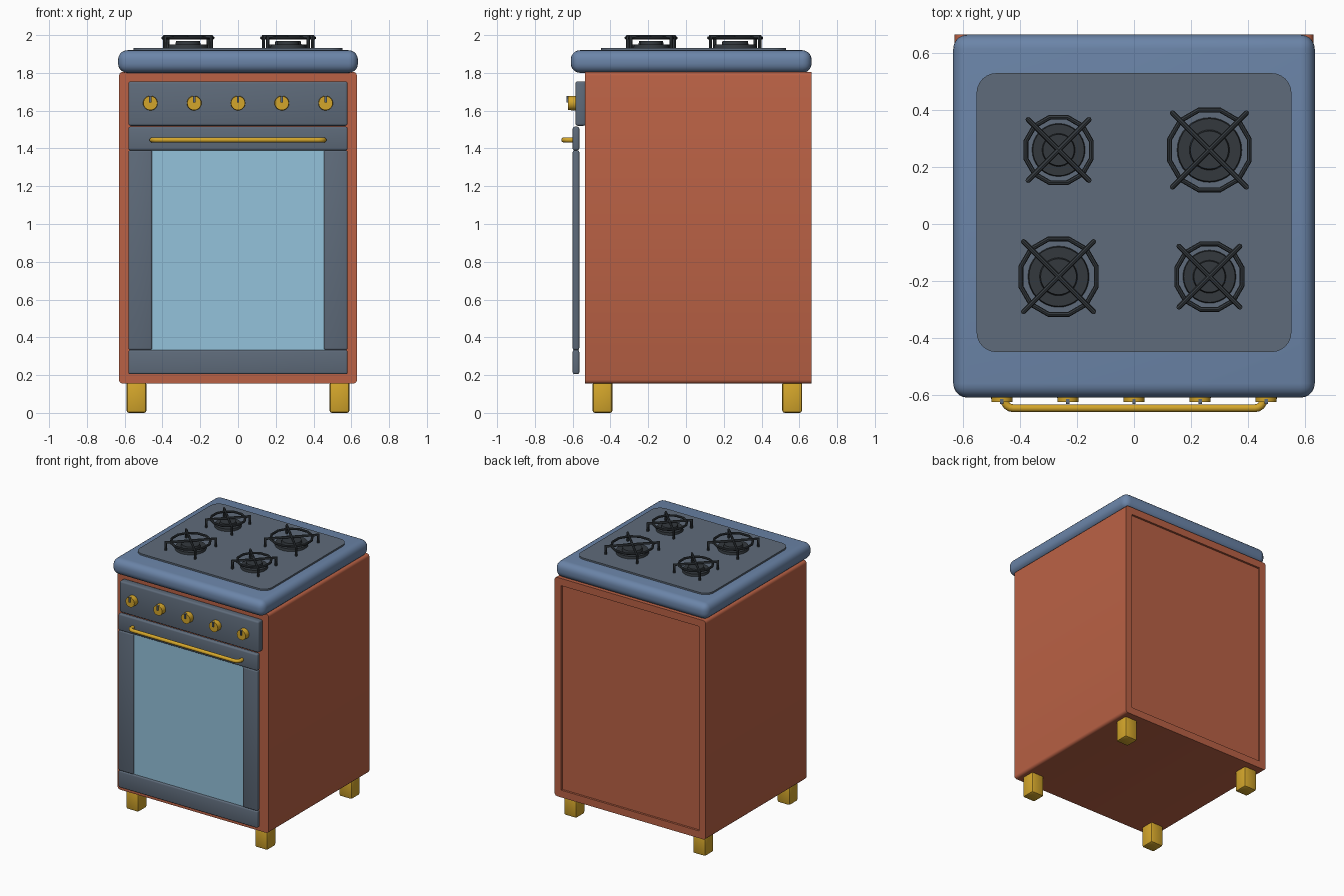
import bpy, bmesh, math
from mathutils import Matrix, Vector

if "Cube" in bpy.data.objects:
    bpy.data.objects.remove(bpy.data.objects["Cube"])


def material(name, rgb):
    m = bpy.data.materials.new(name)
    m.diffuse_color = (*rgb, 1)
    m.use_nodes = True
    m.node_tree.nodes["Principled BSDF"].inputs["Base Color"].default_value = m.diffuse_color
    return m


RED = material("terracotta enamel", (0.49, 0.12, 0.059))
SLATE = material("slate grey", (0.113, 0.147, 0.196))
BLUE = material("blue enamel", (0.147, 0.233, 0.393))
GLASS = material("pale blue glass", (0.296, 0.539, 0.71))
GOLD = material("brass", (0.656, 0.38, 0.024))
DARK = material("cast iron", (0.033, 0.04, 0.047))


def finish(name, bm, mat):
    bmesh.ops.recalc_face_normals(bm, faces=bm.faces)
    me = bpy.data.meshes.new(name)
    bm.to_mesh(me)
    bm.free()
    me.materials.append(mat)
    ob = bpy.data.objects.new(name, me)
    bpy.context.collection.objects.link(ob)
    bpy.ops.object.select_all(action='DESELECT')
    ob.select_set(True)
    bpy.context.view_layer.objects.active = ob
    bpy.ops.object.shade_smooth_by_angle(angle=math.radians(35))
    return ob


def box_mesh(x, y, z):
    bm = bmesh.new()
    size = Matrix.Diagonal((x[1] - x[0], y[1] - y[0], z[1] - z[0], 1))
    mid = Vector((sum(x) / 2, sum(y) / 2, sum(z) / 2))
    bmesh.ops.create_cube(bm, size=1, matrix=Matrix.Translation(mid) @ size)
    return bm


def round_edges(bm, radius, segments, axis=None):
    """Bevel every edge, or only those running along one axis."""
    edges = [e for e in bm.edges if axis is None or
             abs((e.verts[0].co - e.verts[1].co).normalized()[axis]) > 0.9]
    bmesh.ops.bevel(bm, geom=edges, offset=radius, segments=segments,
                    profile=0.5, affect='EDGES')


def box(name, x, y, z, mat, radius=0.0, segments=2, axis=None):
    bm = box_mesh(x, y, z)
    if radius:
        round_edges(bm, radius, segments, axis)
    return finish(name, bm, mat)


def add_disc(bm, centre, r1, r2, depth, sides=32, rot=Matrix()):
    bmesh.ops.create_cone(bm, cap_ends=True, segments=sides, radius1=r1, radius2=r2,
                          depth=depth, matrix=Matrix.Translation(centre) @ rot)


def add_tube(bm, points, radius, closed=False, sides=8):
    """Sweep a round section along a planar path with mitred corners."""
    pts = [Vector(p) for p in points]
    n = len(pts)
    normal = Vector((0, 0, 0))
    for i in range(1, n - 1):
        normal += (pts[i] - pts[i - 1]).cross(pts[i + 1] - pts[i])
    normal.normalize()
    rings = []
    for i, p in enumerate(pts):
        a = (p - pts[i - 1]).normalized() if closed or i else None
        b = (pts[(i + 1) % n] - p).normalized() if closed or i < n - 1 else None
        a, b = a or b, b or a
        t = (a + b).normalized()
        side = normal.cross(t) / max(t.dot(a), 0.3)
        rings.append([bm.verts.new(p + radius * (side * math.cos(k * math.tau / sides) +
                                                 normal * math.sin(k * math.tau / sides)))
                      for k in range(sides)])
    for i in range(n if closed else n - 1):
        r, s = rings[i], rings[(i + 1) % n]
        for k in range(sides):
            j = (k + 1) % sides
            bm.faces.new((r[k], r[j], s[j], s[k]))
    if not closed:
        bm.faces.new(rings[0])
        bm.faces.new(rings[-1])


# Cabinet with a shallow recessed back panel
bm = box_mesh((-0.63, 0.63), (-0.535, 0.665), (0.155, 1.805))
round_edges(bm, 0.02, 3, axis=1)
bm.normal_update()
back = [f for f in bm.faces if f.normal.y > 0.9]
bmesh.ops.inset_region(bm, faces=back, thickness=0.055)
bmesh.ops.inset_region(bm, faces=back, thickness=0.001, depth=-0.015)
finish("cabinet", bm, RED)

# Worktop and hob plate
box("worktop", (-0.635, 0.635), (-0.61, 0.665), (1.80, 1.92), BLUE, 0.05, 5)
box("hob_plate", (-0.553, 0.553), (-0.45, 0.53), (1.90, 1.932), SLATE, 0.07, 6, axis=2)

# Control panel and oven door frame
box("control_panel", (-0.58, 0.58), (-0.585, -0.53), (1.52, 1.755), SLATE, 0.012, 3)
DOOR_Y = (-0.60, -0.565)
box("door_top_rail", (-0.58, 0.58), DOOR_Y, (1.39, 1.515), SLATE, 0.01, 3)
box("door_bottom_rail", (-0.58, 0.58), DOOR_Y, (0.205, 0.333), SLATE, 0.01, 3)
box("door_glass", (-0.46, 0.46), (-0.588, -0.575), (0.325, 1.395), GLASS)
for s, side in ((-1, "left"), (1, "right")):
    box("door_stile_" + side, sorted((s * 0.455, s * 0.58)), DOOR_Y,
        (0.333, 1.39), SLATE, 0.01, 3)

# Door handle: a bar with rounded returns to the door
path = [(0.455, -0.59)]
path += [(0.425 + 0.03 * math.cos(a), -0.617 - 0.03 * math.sin(a))
         for a in (k * math.pi / 8 for k in range(5))]
path = [(x, y, 1.445) for x, y in path]
path += [(-x, y, z) for x, y, z in reversed(path)]
bm = bmesh.new()
add_tube(bm, path, 0.0135, sides=12)
finish("door_handle", bm, GOLD)

# Five knobs with pointers
for i in range(5):
    x = -0.464 + 0.232 * i
    bm = bmesh.new()
    add_disc(bm, (x, -0.603, 1.64), 0.039, 0.037, 0.044, 24, Matrix.Rotation(math.pi / 2, 4, 'X'))
    finish("knob", bm, GOLD)
    box("knob_pointer", (x - 0.006, x + 0.006), (-0.633, -0.615), (1.642, 1.678), SLATE)

# Feet
for x in (-0.5375, 0.5375):
    for y in (-0.442, 0.562):
        box("foot", (x - 0.0525, x + 0.0525), (y - 0.0525, y + 0.0525), (0, 0.165), GOLD, 0.013, 2)

# Burners and pan supports: centre x, centre y, ring radius
for cx, cy, r in ((-0.265, 0.26, 0.119), (0.265, 0.26, 0.145),
                  (-0.265, -0.185, 0.137), (0.265, -0.185, 0.119)):
    bm = bmesh.new()
    add_disc(bm, (cx, cy, 1.939), r * 0.79, r * 0.76, 0.022)
    add_disc(bm, (cx, cy, 1.959), r * 0.49, r * 0.46, 0.022)
    finish("burner", bm, DARK)

    bm = bmesh.new()
    ring = [(cx + r * math.cos(a), cy + r * math.sin(a), 1.985)
            for a in ((k + 0.5) * math.tau / 12 for k in range(12))]
    add_tube(bm, ring, 0.0085, closed=True)
    for a in (math.pi / 4, -math.pi / 4):
        dx, dy = math.cos(a), math.sin(a)
        reach = r * 1.27
        prof = [(-reach, 1.93), (-reach, 1.991), (reach, 1.991), (reach, 1.93)]
        add_tube(bm, [(cx + u * dx, cy + u * dy, z) for u, z in prof], 0.009)
    finish("pan_support", bm, DARK)
